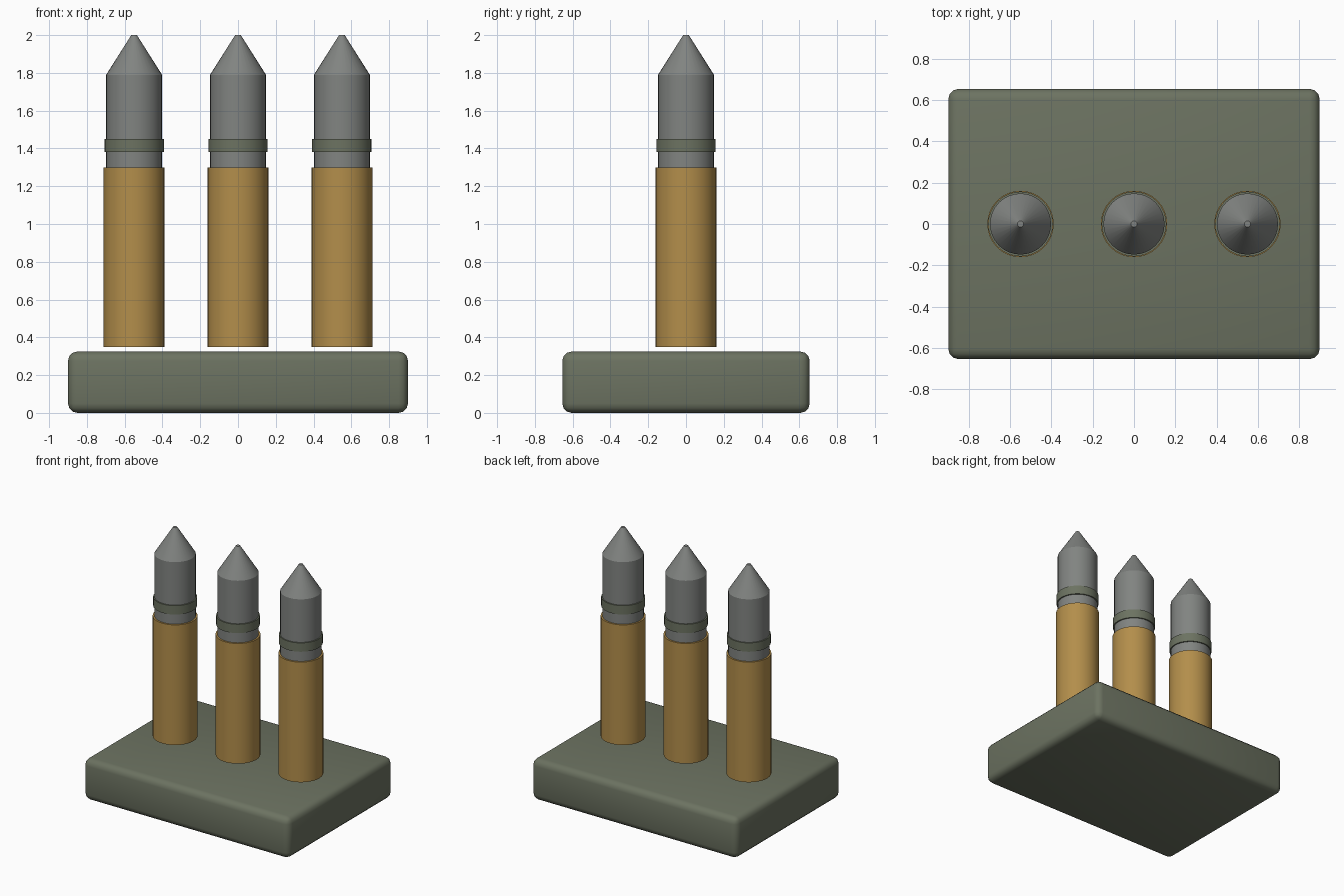
import bpy
import bmesh
import math

if "Cube" in bpy.data.objects:
    bpy.data.objects.remove(bpy.data.objects["Cube"])


def material(name, color):
    m = bpy.data.materials.new(name)
    m.diffuse_color = (*color, 1)
    m.use_nodes = True
    m.node_tree.nodes["Principled BSDF"].inputs["Base Color"].default_value = m.diffuse_color
    return m


olive = material("olive_paint", (0.15, 0.17, 0.12))
brass = material("brass", (0.45, 0.27, 0.07))
steel = material("steel", (0.22, 0.23, 0.22))


def finish(obj, mat):
    obj.data.materials.append(mat)
    bpy.ops.object.select_all(action='DESELECT')
    obj.select_set(True)
    bpy.context.view_layer.objects.active = obj
    bpy.ops.object.shade_smooth_by_angle(angle=math.radians(30))


def tube(name, x, z0, z1, r0, r1, mat):
    bpy.ops.mesh.primitive_cone_add(vertices=32, radius1=r0, radius2=r1,
                                    depth=z1 - z0, location=(x, 0, (z0 + z1) / 2))
    obj = bpy.context.object
    obj.name = name
    finish(obj, mat)


# Rounded base block
mesh = bpy.data.meshes.new("base")
bm = bmesh.new()
bmesh.ops.create_cube(bm, size=1)
bmesh.ops.scale(bm, vec=(1.8, 1.31, 0.325), verts=bm.verts)
bmesh.ops.translate(bm, vec=(0, 0, 0.1625), verts=bm.verts)
bmesh.ops.bevel(bm, geom=bm.edges[:], offset=0.05, segments=3, profile=0.5,
                affect='EDGES')
bm.to_mesh(mesh)
bm.free()
base = bpy.data.objects.new("base", mesh)
bpy.context.collection.objects.link(base)
finish(base, olive)

# Three upright shells: casing, body, driving band and pointed nose
for side, x in (("left", -0.55), ("middle", 0), ("right", 0.55)):
    tube(side + "_casing", x, 0.35, 1.30, 0.161, 0.161, brass)
    tube(side + "_body", x, 1.29, 1.79, 0.148, 0.148, steel)
    tube(side + "_band", x, 1.38, 1.45, 0.157, 0.157, olive)
    tube(side + "_nose", x, 1.79, 2.0, 0.148, 0.015, steel)
